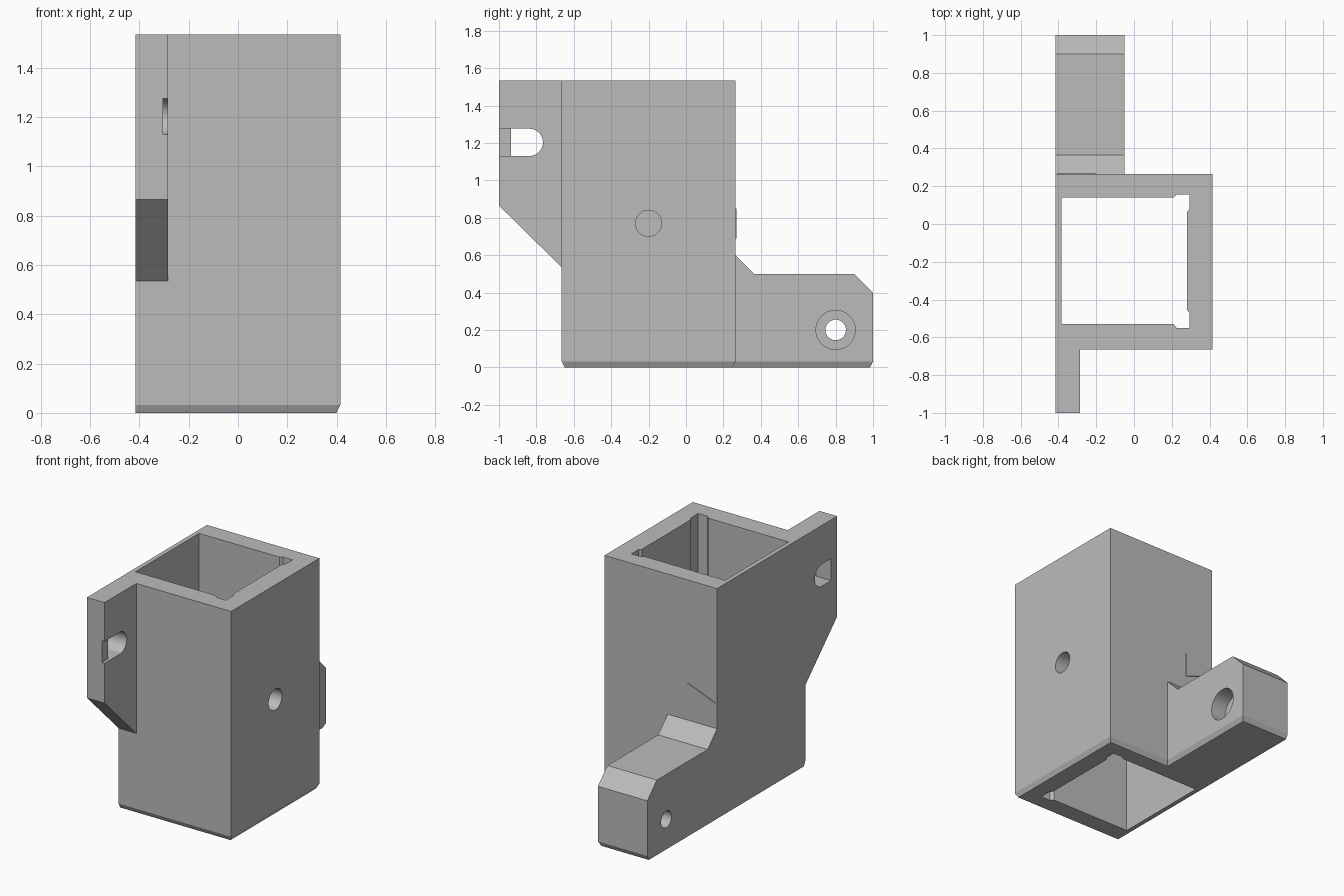
import bpy, bmesh, math

cube = bpy.data.objects.get("Cube")
if cube:
    bpy.data.objects.remove(cube, do_unlink=True)

grey = bpy.data.materials.new("plain grey")
grey.use_nodes = True
colour = (0.5, 0.5, 0.5, 1)
grey.diffuse_color = colour
grey.node_tree.nodes["Principled BSDF"].inputs["Base Color"].default_value = colour


def loft(name, rings):
    """Closed solid through a stack of matching rings."""
    bm = bmesh.new()
    loops = [[bm.verts.new(p) for p in ring] for ring in rings]
    n = len(loops[0])
    for low, high in zip(loops, loops[1:]):
        for i in range(n):
            j = (i + 1) % n
            bm.faces.new((low[i], low[j], high[j], high[i]))
    bm.faces.new(loops[0][::-1])
    bm.faces.new(loops[-1])
    bmesh.ops.recalc_face_normals(bm, faces=bm.faces)
    mesh = bpy.data.meshes.new(name)
    bm.to_mesh(mesh)
    bm.free()
    mesh.materials.append(grey)
    obj = bpy.data.objects.new(name, mesh)
    bpy.context.collection.objects.link(obj)
    return obj


def prism_x(name, yz, x0, x1):
    return loft(name, [[(x, y, z) for y, z in yz] for x in (x0, x1)])


def prism_z(name, xy, z0, z1):
    return loft(name, [[(x, y, z) for x, y in xy] for z in (z0, z1)])


def rect(a0, b0, a1, b1):
    return [(a0, b0), (a1, b0), (a1, b1), (a0, b1)]


def arc(cy, cz, r, start=0, sweep=360, steps=48):
    count = steps if sweep == 360 else steps + 1
    angles = [math.radians(start + sweep * i / steps) for i in range(count)]
    return [(cy + r * math.cos(a), cz + r * math.sin(a)) for a in angles]


def combine(target, tool, operation):
    mod = target.modifiers.new(tool.name, "BOOLEAN")
    mod.operation = operation
    mod.solver = "EXACT"
    mod.object = tool
    tool.hide_render = True
    bpy.context.view_layer.objects.active = target
    bpy.ops.object.modifier_apply(modifier=mod.name)
    bpy.data.objects.remove(tool, do_unlink=True)


L, R = -0.415, 0.415          # outer sides
F, B = -0.665, 0.265          # tower front and back
FOOT = -0.05                  # inner side of the foot
TOP = 1.535

# Footprint of tower and foot, with a chamfered bottom edge
outline = [(L, F), (R, F), (R, B), (FOOT, B), (FOOT, 1), (L, 1)]
c = 0.016
inset = [(L, F + c), (R - c, F + c), (R - c, B - c),
         (FOOT - c, B - c), (FOOT - c, 1 - c), (L, 1 - c)]
housing = loft("bracket_housing", [
    [(x, y, 0) for x, y in inset],
    [(x, y, 0.032) for x, y in outline],
    [(x, y, 0.4) for x, y in outline]])

# Tower, foot top and side ear
combine(housing, prism_z("tower", rect(L, F, R, B), 0.2, TOP), "UNION")
combine(housing, prism_x("foot_top", [
    (0.2, 0.2), (1, 0.2), (1, 0.4), (0.9, 0.5), (0.365, 0.5),
    (B, 0.6), (0.2, 0.6)], L, FOOT), "UNION")
combine(housing, prism_x("ear", [
    (-1, TOP), (-1, 0.865), (F, 0.535), (-0.6, 0.535), (-0.6, TOP)],
    L, -0.285), "UNION")

# Square shaft with relieved corners on one side
combine(housing, prism_z("shaft", [
    (-0.385, 0.14), (0.21, 0.14), (0.225, 0.155), (0.295, 0.155),
    (0.295, 0.08), (0.28, 0.065), (0.28, -0.455), (0.295, -0.47),
    (0.295, -0.55), (0.225, -0.55), (0.21, -0.53), (-0.385, -0.53)],
    -0.1, 1.7), "DIFFERENCE")

# Side hole, foot bolt hole and its counterbore
combine(housing, prism_x("side_hole", arc(-0.2, 0.77, 0.07), 0.2, 0.5), "DIFFERENCE")
combine(housing, prism_x("bolt_hole", arc(0.8, 0.2, 0.055), -0.5, 0), "DIFFERENCE")
combine(housing, prism_x("counterbore", arc(0.8, 0.2, 0.105), FOOT - 0.11, 0.05), "DIFFERENCE")

# Round-ended ear slot and shallow entry recess
slot = arc(-0.838, 1.203, 0.073, -90, 180, 24)
combine(housing, prism_x("ear_slot", slot + [(-0.935, 1.276), (-0.935, 1.13)],
                         -0.5, -0.2), "DIFFERENCE")
combine(housing, prism_x("slot_recess", rect(-1.1, 1.13, -0.9, 1.276),
                         -0.305, -0.2), "DIFFERENCE")

# Raised triangular marker on the back
marker = [(-0.2, 0.85), (-0.2, 0.69), (-0.405, 0.77)]
loft("back_marker", [[(x, y, z) for x, z in marker] for y in (B - 0.001, B + 0.006)])

bpy.ops.object.select_all(action="DESELECT")
housing.select_set(True)
bpy.context.view_layer.objects.active = housing
bpy.ops.object.shade_smooth_by_angle(angle=math.radians(20))
